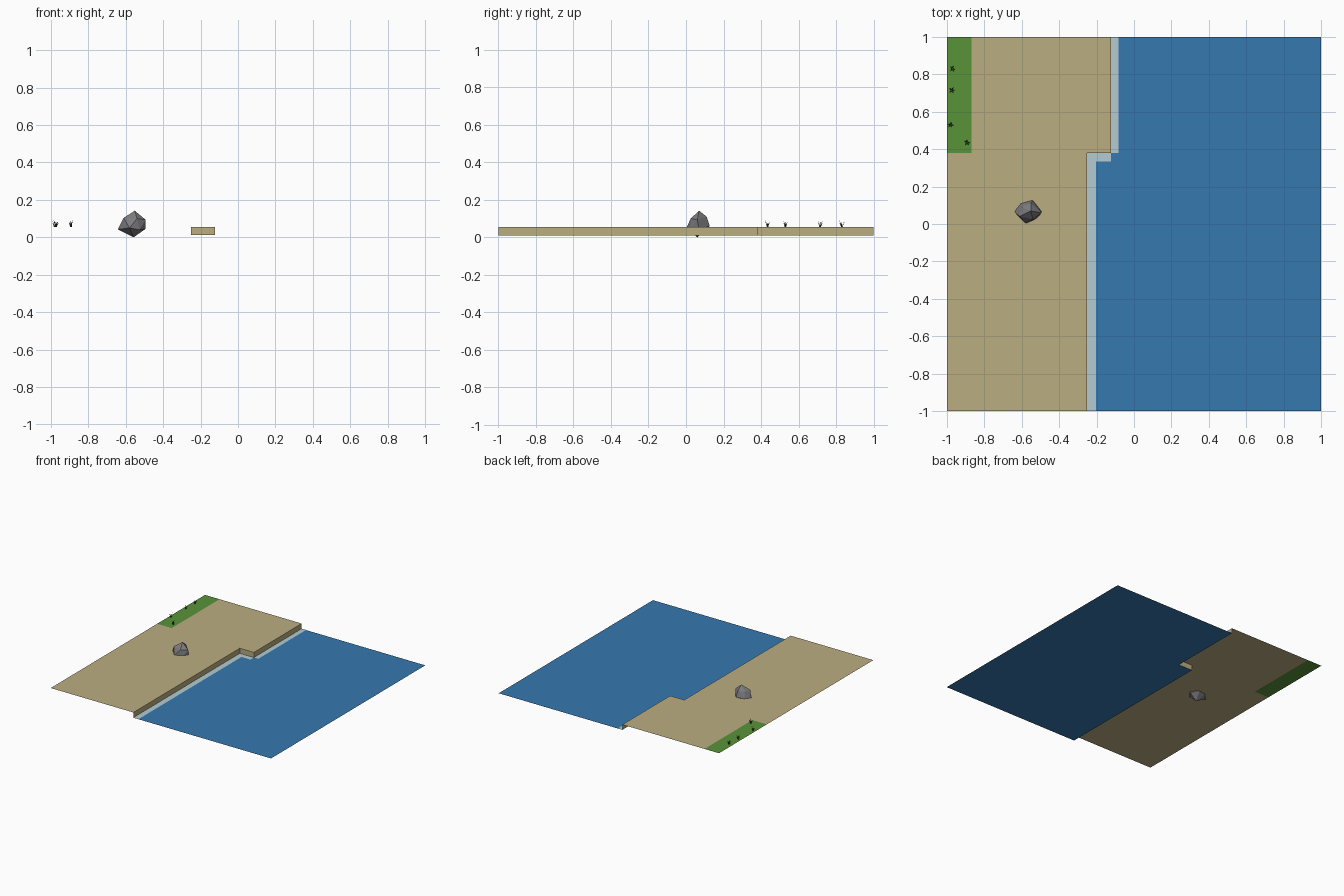
import bpy
import bmesh
import math
import random
from mathutils import Vector

if "Cube" in bpy.data.objects:
    bpy.data.objects.remove(bpy.data.objects["Cube"])

random.seed(4)
WATER_Z, SAND_Z = 0.011, 0.054
STEP_Y, LOW_X, HIGH_X = 0.38, -0.25, -0.122
GRASS_X = -0.868


def material(name, colour):
    mat = bpy.data.materials.new(name)
    mat.use_nodes = True
    mat.diffuse_color = (*colour, 1)
    mat.node_tree.nodes["Principled BSDF"].inputs["Base Color"].default_value = (*colour, 1)
    return mat


sand = material("sand", (0.50, 0.42, 0.22))
water = material("water", (0.037, 0.19, 0.43))
foam = material("foam", (0.45, 0.60, 0.64))
grass = material("grass", (0.098, 0.29, 0.04))
blade_green = material("dark blade green", (0.03, 0.09, 0.02))
stone = material("stone", (0.20, 0.20, 0.21))


def finish(name, bm, mat):
    mesh = bpy.data.meshes.new(name)
    bm.to_mesh(mesh)
    bm.free()
    mesh.materials.append(mat)
    obj = bpy.data.objects.new(name, mesh)
    bpy.context.collection.objects.link(obj)
    return obj


def add_face(bm, points):
    return bm.faces.new([bm.verts.new(p) for p in points])


def sheet(name, outlines, z, mat):
    bm = bmesh.new()
    for outline in outlines:
        add_face(bm, [(x, y, z) for x, y in outline])
    return finish(name, bm, mat)


def rect(x0, y0, x1, y1):
    return [(x0, y0), (x1, y0), (x1, y1), (x0, y1)]


# Stepped shoreline shared by beach, bank and water
shore = [(LOW_X, -1), (LOW_X, STEP_Y), (HIGH_X, STEP_Y), (HIGH_X, 1)]

# Beach and grass sheets
sheet("beach", [rect(-1, -1, LOW_X, STEP_Y), rect(GRASS_X, STEP_Y, HIGH_X, 1)], SAND_Z, sand)
sheet("grass_patch", [rect(-1, STEP_Y, GRASS_X, 1)], SAND_Z, grass)

# Bank wall dropping from beach to water
bm = bmesh.new()
for (ax, ay), (bx, by) in zip(shore, shore[1:]):
    add_face(bm, [(ax, ay, WATER_Z), (bx, by, WATER_Z), (bx, by, SAND_Z), (ax, ay, SAND_Z)])
finish("bank", bm, sand)

# Water sheet with a foam line along the shore
sheet("water", [[(1, -1), (1, 1)] + shore[::-1]], WATER_Z, water)
sheet("foam_line", [rect(LOW_X, -1, -0.203, STEP_Y),
                    rect(-0.203, 0.335, HIGH_X, STEP_Y),
                    rect(HIGH_X, STEP_Y, -0.082, 1)], WATER_Z + 0.001, foam)

# Faceted rock
bm = bmesh.new()
for p in [(-.552, .07, .142), (-.558, .06, 0), (-.643, .068, .042), (-.606, .11, .05),
          (-.542, .127, .06), (-.494, .068, .045), (-.494, .06, .094), (-.526, .025, .04),
          (-.58, .002, .05), (-.611, .04, .104), (-.6, .09, .1), (-.55, .11, .11),
          (-.54, .025, .1)]:
    bm.verts.new(p)
bmesh.ops.convex_hull(bm, input=bm.verts)
bmesh.ops.recalc_face_normals(bm, faces=bm.faces)
finish("rock", bm, stone)

# Grass tufts made of splayed, bent blades
for i, (x, y) in enumerate([(-.972, .83), (-.975, .715), (-.98, .53), (-.893, .435)]):
    bm = bmesh.new()
    for k in range(5):
        angle = k * math.tau / 5 + random.uniform(-.4, .4)
        out = Vector((math.cos(angle), math.sin(angle), 0))
        side = Vector((-out.y, out.x, 0)) * 0.003
        base = Vector((x, y, SAND_Z)) + out * 0.003
        height = random.uniform(0.025, 0.04)
        mid = base + out * 0.006 + Vector((0, 0, height * 0.6))
        tip = base + out * 0.015 + Vector((0, 0, height))
        add_face(bm, [base - side, base + side, mid + side * .7, mid - side * .7])
        add_face(bm, [mid - side * .7, mid + side * .7, tip])
    bmesh.ops.remove_doubles(bm, verts=bm.verts, dist=0.0001)
    finish(f"grass_tuft_{i + 1}", bm, blade_green)
